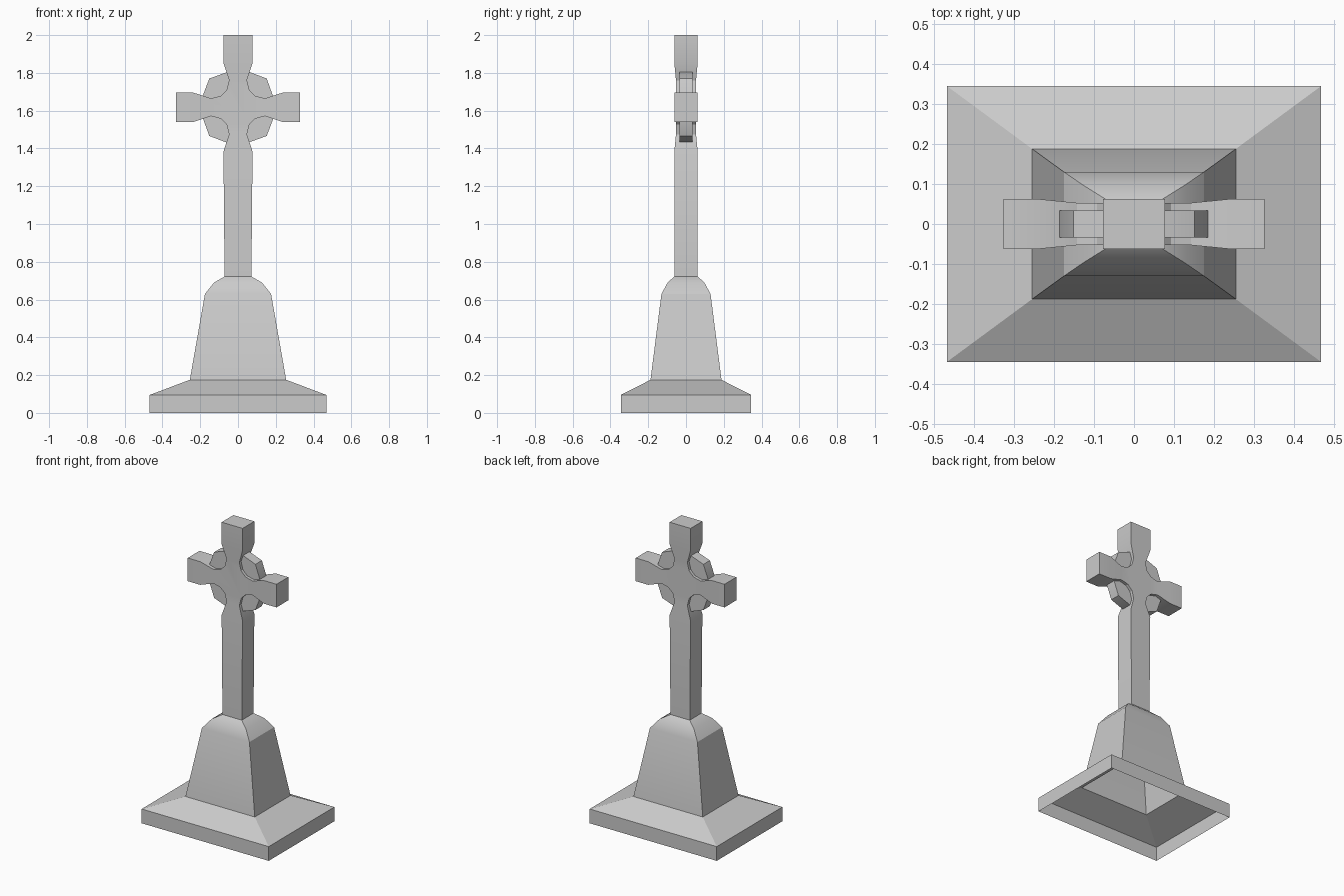
import bpy, bmesh, math

if "Cube" in bpy.data.objects:
    bpy.data.objects.remove(bpy.data.objects["Cube"])

CZ = 1.618  # height of the cross centre


def finish(bm, name):
    bmesh.ops.recalc_face_normals(bm, faces=bm.faces)
    me = bpy.data.meshes.new(name)
    bm.to_mesh(me)
    bm.free()
    ob = bpy.data.objects.new(name, me)
    bpy.context.collection.objects.link(ob)
    bpy.ops.object.select_all(action='DESELECT')
    ob.select_set(True)
    bpy.context.view_layer.objects.active = ob
    bpy.ops.object.shade_smooth_by_angle(angle=math.radians(28))
    return ob


def loft(bm, loops):
    for a, b in zip(loops, loops[1:]):
        n = len(a)
        for i in range(n):
            j = (i + 1) % n
            bm.faces.new((a[i], a[j], b[j], b[i]))


# Stepped plinth and pedestal: open shell of rectangular sections (half x, half y, z)
sections = [(0.468, 0.345, 0), (0.468, 0.345, 0.095), (0.255, 0.188, 0.175),
            (0.175, 0.130, 0.63), (0.127, 0.097, 0.69), (0.071, 0.062, 0.722)]
bm = bmesh.new()
loft(bm, [[bm.verts.new((sx * x, sy * y, z))
           for sx, sy in ((-1, -1), (1, -1), (1, 1), (-1, 1))]
          for x, y, z in sections])
finish(bm, "pedestal")

# Cross: concave hub with four flared arms, the lower one running down as the shaft
bm = bmesh.new()
front_hub, back_hub, pits = [], [], []
for k in range(4):  # right, up, left, down
    c, s = ((1, 0), (0, 1), (-1, 0), (0, -1))[k]

    def pair(along, side, depth):
        x, z = along * c - side * s, along * s + side * c
        return [bm.verts.new((x, d, CZ + z)) for d in (-depth, depth)]

    stations = [(0.143, 0.047, 0.053), (0.235, 0.077, 0.062)]
    stations.append([(0.327, 0.077, 0.062), (0.382, 0.077, 0.062),
                     (0.327, 0.077, 0.062), (CZ - 0.722, 0.071, 0.062)][k])
    loops = []
    for a, w, d in stations:
        lo, hi = pair(a, -w, d), pair(a, w, d)
        loops.append([lo[0], hi[0], hi[1], lo[1]])
    loft(bm, loops)
    if k != 3:
        bm.faces.new(loops[-1])
    # hollow between this arm and the next
    pit1, pit2 = pair(0.092, 0.060, 0.053), pair(0.060, 0.092, 0.053)
    n = loops[0]
    for f, b in ((n[0], n[3]), (n[1], n[2]), pit1, pit2):
        front_hub.append(f)
        back_hub.append(b)
bm.faces.new(front_hub)
bm.faces.new(back_hub)
for i in range(16):
    if i % 4:  # skip the arm openings
        j = (i + 1) % 16
        bm.faces.new((front_hub[i], front_hub[j], back_hub[j], back_hub[i]))
finish(bm, "cross")

# Faceted ring disc behind the arms
bm = bmesh.new()
outline = []
for c, s in ((1, 0), (0, 1), (-1, 0), (0, -1)):
    for x, z in ((0.188, 0.052), (0.152, 0.152), (0.052, 0.190)):
        outline.append((x * c - z * s, x * s + z * c))
rims = [[bm.verts.new((x, y, CZ + z)) for x, z in outline] for y in (-0.034, 0.034)]
loft(bm, rims)
for r in rims:
    bm.faces.new(r)
finish(bm, "ring")
